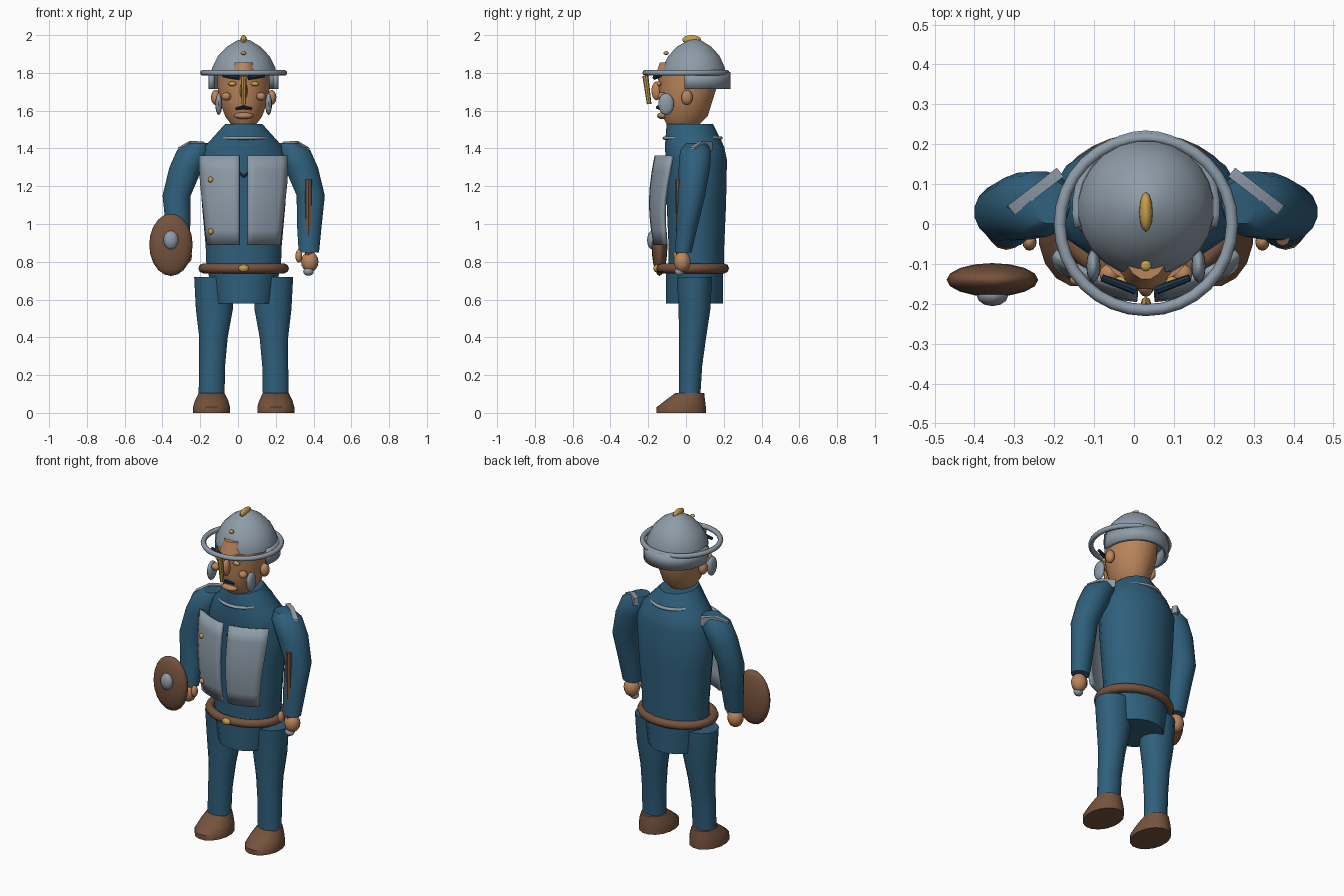
import bpy, bmesh, math
from mathutils import Vector, Matrix

if "Cube" in bpy.data.objects:
    bpy.data.objects.remove(bpy.data.objects["Cube"])

CX = 0.03  # mirror line of the body


def mat(name, r, g, b):
    m = bpy.data.materials.new(name)
    m.diffuse_color = (r, g, b, 1)
    m.use_nodes = True
    m.node_tree.nodes["Principled BSDF"].inputs["Base Color"].default_value = m.diffuse_color
    return m


BLUE = mat("blue cloth", 0.028, 0.115, 0.2)
STEEL = mat("steel", 0.27, 0.33, 0.39)
BROWN = mat("leather", 0.18, 0.085, 0.045)
SKIN = mat("skin", 0.5, 0.235, 0.105)
GOLD = mat("gold", 0.56, 0.34, 0.07)
NAVY = mat("dark navy", 0.012, 0.035, 0.07)


def finish(name, bm, m, angle=40):
    bmesh.ops.recalc_face_normals(bm, faces=bm.faces)
    me = bpy.data.meshes.new(name)
    bm.to_mesh(me)
    bm.free()
    me.materials.append(m)
    ob = bpy.data.objects.new(name, me)
    bpy.context.collection.objects.link(ob)
    bpy.ops.object.select_all(action='DESELECT')
    ob.select_set(True)
    bpy.context.view_layer.objects.active = ob
    bpy.ops.object.shade_smooth_by_angle(angle=math.radians(angle))
    return ob


def loft(name, m, rings, n=16, flip=False, angle=40):
    """Stack of ellipses given as (cx, cy, z, rx, ry)."""
    bm = bmesh.new()
    rows = []
    for cx, cy, z, rx, ry in rings:
        cx = 2 * CX - cx if flip else cx
        rows.append([bm.verts.new((cx + rx * math.cos(t), cy + ry * math.sin(t), z))
                     for t in (2 * math.pi * (i + 0.5) / n for i in range(n))])
    for a, b in zip(rows, rows[1:]):
        for i in range(n):
            bm.faces.new((a[i], a[(i + 1) % n], b[(i + 1) % n], b[i]))
    bm.faces.new(rows[0])
    bm.faces.new(rows[-1])
    return finish(name, bm, m, angle)


def ball(name, m, c, r, rot=None, seg=12):
    bm = bmesh.new()
    bmesh.ops.create_uvsphere(bm, u_segments=seg, v_segments=max(6, seg * 2 // 3), radius=1)
    bm.transform(Matrix.Translation(c) @ (rot or Matrix()) @ Matrix.Diagonal((*r, 1)))
    return finish(name, bm, m, 60)


def ring(name, m, c, rx, ry, tube, tube_z, n=32, k=8):
    bm = bmesh.new()
    v = [[bm.verts.new((c[0] + (rx + tube * math.cos(b)) * math.cos(a),
                        c[1] + (ry + tube * math.cos(b)) * math.sin(a),
                        c[2] + tube_z * math.sin(b)))
          for b in (2 * math.pi * j / k for j in range(k))]
         for a in (2 * math.pi * i / n for i in range(n))]
    for i in range(n):
        for j in range(k):
            p, q, w = (i + 1) % n, (j + 1) % k, v
            bm.faces.new((w[i][j], w[p][j], w[p][q], w[i][q]))
    return finish(name, bm, m, 60)


def rod(name, m, a, b, r1, r2, n=8):
    a, b = Vector(a), Vector(b)
    bm = bmesh.new()
    bmesh.ops.create_cone(bm, cap_ends=True, segments=n, radius1=r1, radius2=r2,
                          depth=(b - a).length)
    bm.transform(Matrix.Translation((a + b) / 2) @ (b - a).to_track_quat('Z', 'Y').to_matrix().to_4x4())
    return finish(name, bm, m)


def chest_plate(name, side):
    """Half breastplate wrapped around the chest."""
    bm = bmesh.new()
    g = []
    for i in range(7):
        v = i / 6
        z = 0.89 + 0.47 * v
        outer = 0.19 + 0.04 * min(1, v * 1.3)
        row = []
        for j in range(7):
            x = 0.021 + (outer - 0.021) * j / 6
            y = -0.152 - 0.035 * math.sin(math.pi * (0.1 + 0.85 * v)) + 0.085 * (x / 0.23) ** 2
            row.append(bm.verts.new((CX + side * x, y, z)))
        g.append(row)
    for i in range(6):
        for j in range(6):
            bm.faces.new((g[i][j], g[i][j + 1], g[i + 1][j + 1], g[i + 1][j]))
    ob = finish(name, bm, STEEL)
    s = ob.modifiers.new("thickness", 'SOLIDIFY')
    s.thickness, s.offset = 0.02, 0


def shoulder_plate(name, side):
    """Thin upright plate arching over the shoulder."""
    prof = [(0.0, 1.435), (0.08, 1.44), (0.155, 1.405), (0.2, 1.27), (0.165, 1.29),
            (0.12, 1.36), (0.0, 1.39)]
    d = Vector((0.79, -0.61, 0)).normalized()
    nrm = Vector((d.y, -d.x, 0)) * 0.014
    bm = bmesh.new()
    rows = []
    for s in (-1, 1):
        pts = [Vector((0.215, 0.13, z)) + d * u + nrm * s for u, z in prof]
        rows.append([bm.verts.new((CX + side * p.x, p.y, p.z)) for p in pts])
    n = len(prof)
    bm.faces.new(rows[0])
    bm.faces.new(rows[1])
    for i in range(n):
        bm.faces.new((rows[0][i], rows[0][(i + 1) % n], rows[1][(i + 1) % n], rows[1][i]))
    finish(name, bm, STEEL, 30)


# Torso, hips, belt
loft("torso", BLUE, [(CX, 0.055, 0.74, 0.2, 0.15), (CX, 0.055, 0.88, 0.205, 0.15),
                     (CX, 0.055, 1.1, 0.225, 0.16), (CX, 0.055, 1.34, 0.24, 0.165),
                     (CX, 0.045, 1.41, 0.21, 0.16), (CX, 0.02, 1.53, 0.1, 0.125)])
loft("hips", BLUE, [(CX, 0.045, 0.58, 0.16, 0.155), (CX, 0.045, 0.76, 0.195, 0.155)])
ring("belt", BROWN, (CX, 0.035, 0.765), 0.215, 0.168, 0.025, 0.026)
ball("buckle", GOLD, (CX, -0.155, 0.765), (0.028, 0.018, 0.02))
ring("collar_trim", STEEL, (CX, 0.035, 1.455), 0.14, 0.148, 0.012, 0.009)
for i, z in enumerate((0.96, 1.235)):
    ball("button_%d" % i, GOLD, (-0.145, -0.14, z), (0.016, 0.014, 0.016), seg=10)
for s in (-1, 1):
    rod("chest_mark", NAVY, (CX, -0.112, 1.25), (CX + s * 0.028, -0.11, 1.275), 0.006, 0.006, 6)

# Paired limbs and armour
for side, tag in ((-1, "left"), (1, "right")):
    fl = side > 0
    X = lambda x: CX + side * x
    loft(tag + "_leg", BLUE, [(-0.14, 0.02, 0.09, 0.07, 0.057), (-0.137, 0.025, 0.25, 0.07, 0.062),
                              (-0.13, 0.035, 0.4, 0.077, 0.073), (-0.125, 0.045, 0.55, 0.1, 0.086),
                              (-0.13, 0.045, 0.72, 0.104, 0.095)], flip=fl)
    loft(tag + "_boot", BROWN, [(-0.14, -0.025, 0, 0.1, 0.133), (-0.14, -0.025, 0.03, 0.1, 0.133),
                                (-0.14, -0.005, 0.065, 0.09, 0.108),
                                (-0.14, 0.02, 0.105, 0.07, 0.078)], flip=fl)
    loft(tag + "_arm", BLUE, [(-0.315, -0.015, 0.85, 0.055, 0.045), (-0.318, 0.008, 1.0, 0.067, 0.058),
                              (-0.325, 0.03, 1.15, 0.076, 0.073), (-0.275, 0.045, 1.3, 0.09, 0.085),
                              (-0.235, 0.05, 1.39, 0.09, 0.083), (-0.21, 0.055, 1.43, 0.05, 0.055)], flip=fl)
    ball(tag + "_hand", SKIN, (X(0.35), -0.02, 0.80), (0.046, 0.045, 0.055))
    ball(tag + "_thumb", SKIN, (X(0.292), -0.045, 0.83), (0.018, 0.022, 0.035))
    chest_plate(tag + "_chest_plate", side)
    shoulder_plate(tag + "_shoulder_plate", side)
    # Face details
    ball(tag + "_ear", SKIN, (X(0.148), 0.005, 1.67), (0.025, 0.03, 0.04))
    ball(tag + "_cheek_guard", STEEL, (X(0.132), -0.105, 1.635), (0.018, 0.042, 0.058))
    ball(tag + "_cheek", SKIN, (X(0.092), -0.125, 1.675), (0.025, 0.025, 0.022))
    ball(tag + "_eye", GOLD, (X(0.06), -0.143, 1.742), (0.022, 0.012, 0.012))
    rod(tag + "_brow", NAVY, (X(0.025), -0.166, 1.775), (X(0.11), -0.135, 1.785), 0.012, 0.009)
    rod(tag + "_moustache", NAVY, (CX, -0.15, 1.618), (X(0.042), -0.14, 1.61), 0.01, 0.006)

# Head
loft("head", SKIN, [(CX, -0.015, 1.53, 0.07, 0.09), (CX, -0.005, 1.57, 0.1, 0.122),
                    (CX, 0.0, 1.65, 0.128, 0.142), (CX, 0.01, 1.72, 0.14, 0.155),
                    (CX, 0.01, 1.79, 0.14, 0.163)])
ball("nose", SKIN, (CX, -0.155, 1.705), (0.02, 0.028, 0.05))
ball("mouth", SKIN, (CX, -0.125, 1.573), (0.052, 0.028, 0.018))
loft("forehead", SKIN, [(CX, -0.06, 1.78, 0.085, 0.105), (CX, -0.045, 1.855, 0.06, 0.095)])

# Helmet: dome, neck guard, brim ring, nose guard, crest
dome = [(CX, 0.04, 1.79, 0.172, 0.172), (CX, 0.04, 1.825, 0.17, 0.168), (CX, 0.042, 1.89, 0.137, 0.137),
        (CX, 0.043, 1.94, 0.088, 0.09), (CX, 0.045, 1.972, 0.035, 0.035), (CX, 0.045, 1.978, 0.008, 0.008)]
loft("helmet_dome", STEEL, dome, n=24)
bm = bmesh.new()
rows = [[bm.verts.new((CX + 0.173 * math.cos(a), 0.04 + 0.182 * math.sin(a), z))
         for a in (math.radians(-15 + 210 * i / 20) for i in range(21))] for z in (1.715, 1.805)]
for i in range(20):
    bm.faces.new((rows[0][i], rows[0][i + 1], rows[1][i + 1], rows[1][i]))
guard = finish("neck_guard", bm, STEEL)
sol = guard.modifiers.new("thickness", 'SOLIDIFY')
sol.thickness, sol.offset = 0.025, 0
ring("helmet_brim", STEEL, (CX, 0, 1.8), 0.216, 0.216, 0.015, 0.015)
rod("nose_guard", GOLD, (CX, -0.195, 1.635), (CX, -0.215, 1.785), 0.012, 0.016)
ball("crest", GOLD, (CX, 0.03, 1.975), (0.017, 0.05, 0.025))
ball("helmet_rivet", GOLD, (CX, -0.105, 1.905), (0.014, 0.014, 0.01))

# Round shield on the left hand, scabbard held in the right
ball("shield", BROWN, (-0.355, -0.14, 0.89), (0.115, 0.042, 0.165), seg=16)
ball("shield_boss", STEEL, (-0.355, -0.178, 0.915), (0.04, 0.028, 0.05))
rod("scabbard", BROWN, (0.373, -0.035, 0.76), (0.373, -0.037, 1.235), 0.018, 0.018)
ball("pommel", STEEL, (0.373, -0.035, 0.748), (0.028, 0.025, 0.022))
